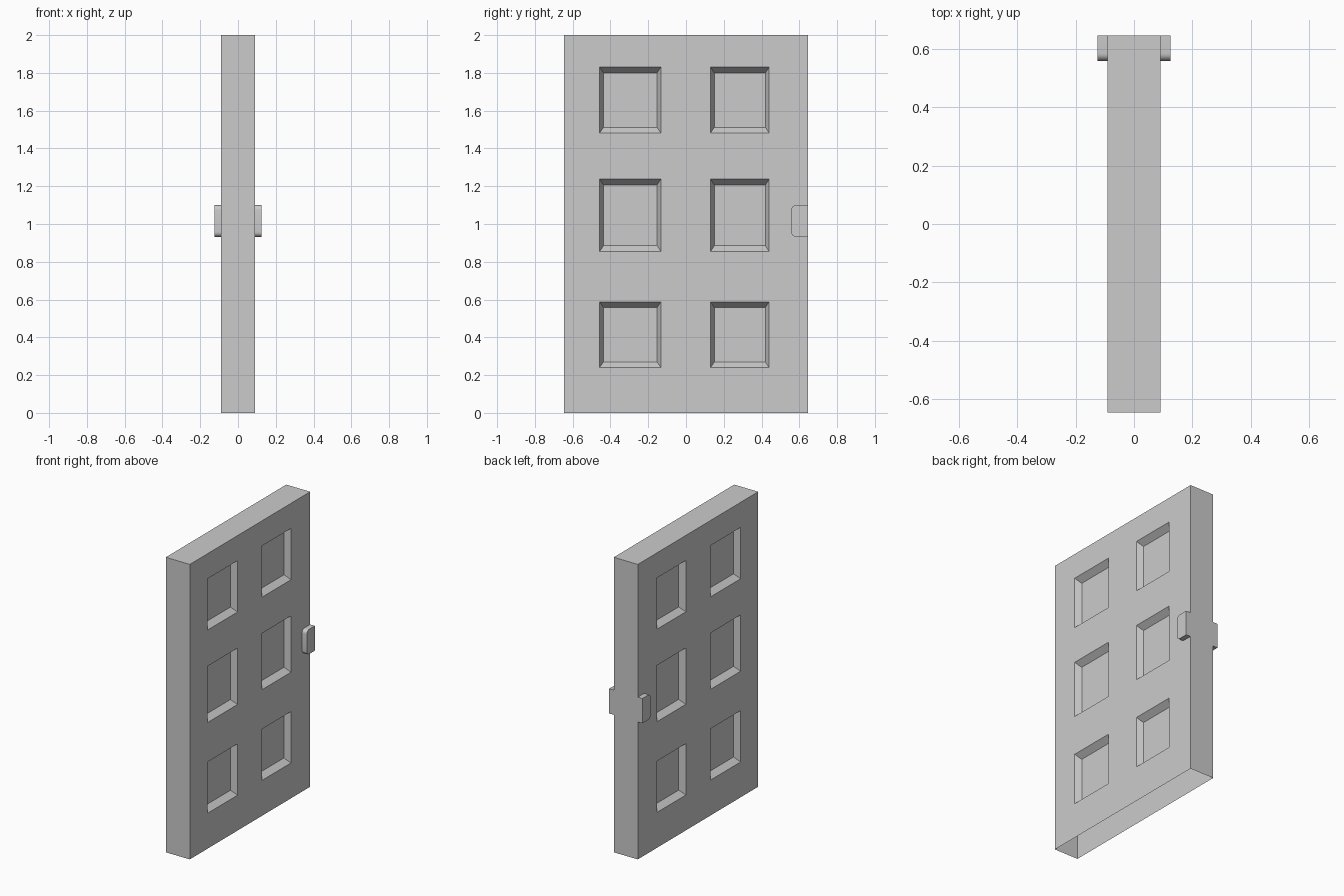
import bpy, bmesh, math

if "Cube" in bpy.data.objects:
    bpy.data.objects.remove(bpy.data.objects["Cube"])

HX, HY, H = 0.09, 0.645, 2.0      # half thickness, half width, height
DEPTH = 0.04                      # panel recess depth
YS = [-HY, -0.457, -0.133, 0.13, 0.44, HY]
ZS = [0, 0.24, 0.588, 0.855, 1.237, 1.482, 1.83, H]
INSET_Y, INSET_Z = 0.02, 0.03


def finish(name, bm):
    """Turn a +x half into an object mirrored across x."""
    me = bpy.data.meshes.new(name)
    bm.to_mesh(me)
    bm.free()
    ob = bpy.data.objects.new(name, me)
    bpy.context.collection.objects.link(ob)
    ob.modifiers.new("mirror", 'MIRROR').merge_threshold = 0.0005
    return ob


# Door slab: gridded face with six recessed panels
bm = bmesh.new()
grid = [[bm.verts.new((HX, y, z)) for z in ZS] for y in YS]
for i in range(len(YS) - 1):
    for j in range(len(ZS) - 1):
        rim = [grid[i][j], grid[i + 1][j], grid[i + 1][j + 1], grid[i][j + 1]]
        if i % 2 and j % 2:
            signs = [(1, 1), (-1, 1), (-1, -1), (1, -1)]
            floor = [bm.verts.new((HX - DEPTH, v.co.y + a * INSET_Y, v.co.z + b * INSET_Z))
                     for v, (a, b) in zip(rim, signs)]
            bm.faces.new(floor)
            for k in range(4):
                n = (k + 1) % 4
                bm.faces.new((rim[k], rim[n], floor[n], floor[k]))
        else:
            bm.faces.new(rim)

# Door edges: top and both ends run to the centre plane, underside stays open
border = [e for e in bm.edges if e.is_boundary and max(v.co.z for v in e.verts) > 0.001]
ext = bmesh.ops.extrude_edge_only(bm, edges=border)
for g in ext["geom"]:
    if isinstance(g, bmesh.types.BMVert):
        g.co.x = 0
bmesh.ops.recalc_face_normals(bm, faces=bm.faces)
bm.faces.ensure_lookup_table()
bm.normal_update()
if bm.faces[0].normal.x < 0:
    bmesh.ops.reverse_faces(bm, faces=bm.faces)
finish("door", bm)

# Handle: block with two rounded corners, flush with the door end
Y0, Z0, Z1, R = 0.558, 0.932, 1.10, 0.025
profile = [(HY, Z0), (HY, Z1)]
for cz, start in ((Z1 - R, 90), (Z0 + R, 180)):
    for k in range(7):
        a = math.radians(start + 15 * k)
        profile.append((Y0 + R + R * math.cos(a), cz + R * math.sin(a)))
bm = bmesh.new()
outer = [bm.verts.new((0.125, y, z)) for y, z in profile]
inner = [bm.verts.new((HX, y, z)) for y, z in profile]
bm.faces.new(outer)
for k in range(len(profile)):
    n = (k + 1) % len(profile)
    bm.faces.new((outer[n], outer[k], inner[k], inner[n]))
handle = finish("handle", bm)
bpy.context.view_layer.objects.active = handle
handle.select_set(True)
bpy.ops.object.shade_smooth_by_angle(angle=math.radians(30))
